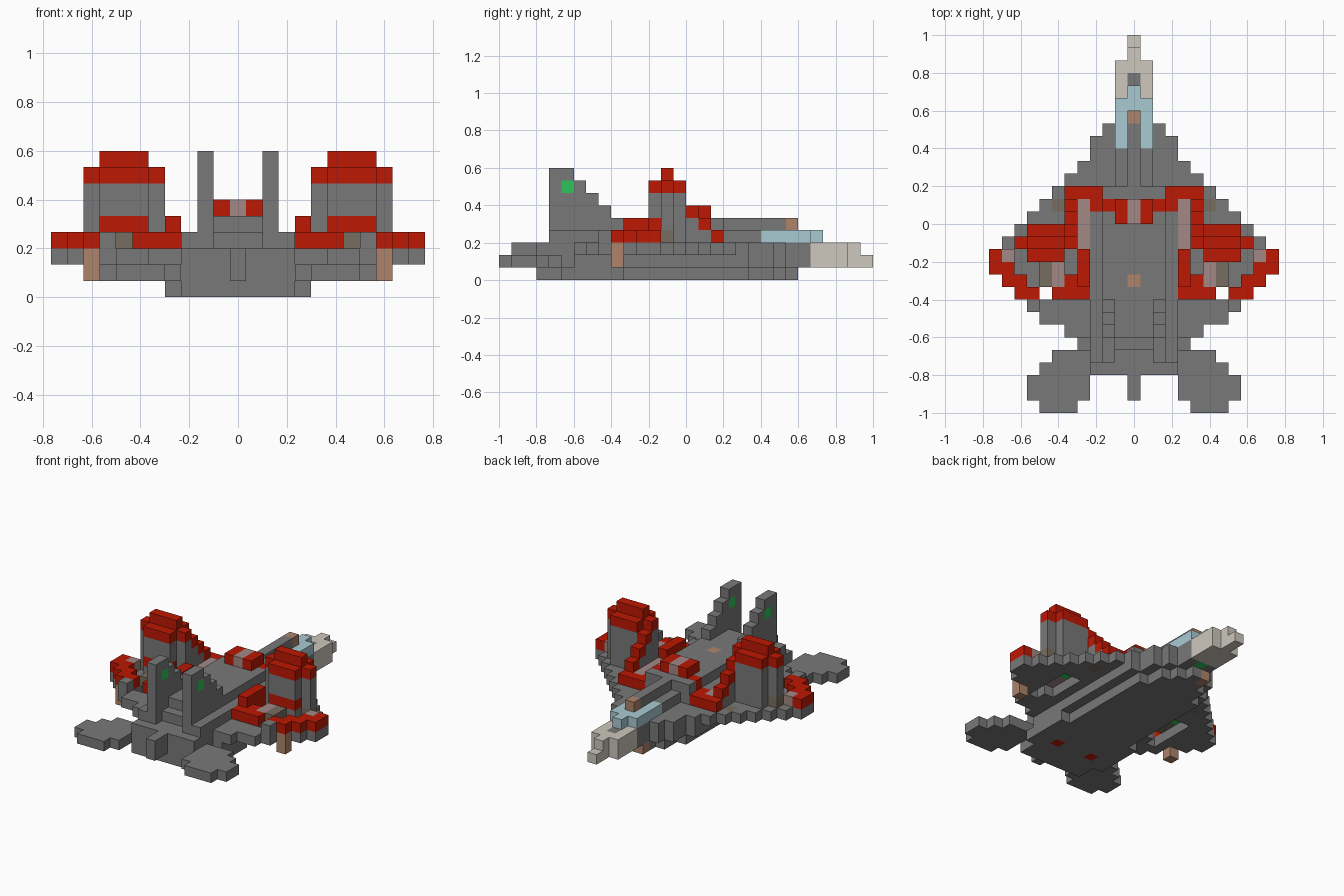
import bpy
import bmesh

old = bpy.data.objects.get("Cube")
if old:
    bpy.data.objects.remove(old)

UNIT = 1 / 15  # edge of one block
COLOURS = {
    "grey": (0.19, 0.19, 0.19),
    "red": (0.51, 0.009, 0.001),
    "beige": (0.61, 0.58, 0.51),
    "pale_blue": (0.40, 0.59, 0.65),
    "brown": (0.42, 0.23, 0.145),
    "dusty_pink": (0.36, 0.25, 0.24),
    "taupe": (0.185, 0.155, 0.115),
    "green": (0.03, 0.54, 0.105),
}


def make_material(name, rgb):
    mat = bpy.data.materials.new(name)
    mat.use_nodes = True
    mat.diffuse_color = (*rgb, 1)
    mat.node_tree.nodes["Principled BSDF"].inputs["Base Color"].default_value = (*rgb, 1)
    return mat


materials = {name: make_material(name, rgb) for name, rgb in COLOURS.items()}
blocks = {}  # block cell -> (part, colour); later parts replace earlier ones


def span(value):
    return range(value[0], value[1] + 1) if isinstance(value, tuple) else (value,)


def fill(part, colour, across, along, up, mirror=True):
    """Fill a run of blocks: across from the middle, along from the tail, up from the ground."""
    for i in span(across):
        for j in span(along):
            for k in span(up):
                for side in ((i, -i) if mirror else (i,)):
                    blocks[side, j, k] = (part, colour)


def carve(across, along, up):
    for i in span(across):
        for j in span(along):
            for k in span(up):
                blocks.pop((i, j, k), None)
                blocks.pop((-i, j, k), None)


# Stepped wing plan, half width of each row from the rear edge forward
outline = [3, 5, 7, 8, 9, 10, 11, 11, 10, 9, 8, 7, 6, 5, 4, 3, 3, 2]
for row, half in enumerate(outline, start=5):
    fill("wing", "grey", (0, half), row, 2)
    fill("belly", "grey", (0, min(half, 4)), row, 1)
    fill("keel", "grey", (0, min(half - 1, 3)), row, 0)
fill("keel", "grey", (0, 3), (3, 8), 0)
fill("keel", "grey", 4, (5, 9), 0)
fill("keel", "grey", 0, 23, 0)
fill("belly", "grey", (0, 3), (3, 8), (1, 2))
fill("belly", "grey", (0, 1), (23, 24), (1, 2))

# Fuselage and spine
fill("fuselage", "grey", (0, 1), (5, 17), 3)
fill("fuselage", "grey", (2, 3), (4, 17), 3)
fill("fuselage", "grey", (0, 1), (18, 20), 3)
fill("spine", "grey", (0, 2), (6, 17), 4)
fill("spine", "grey", 0, (18, 22), 4)
fill("spine_light", "brown", 0, 10, 4)
fill("tail_stub", "grey", 0, (1, 2), (1, 2))

# Nose and canopy
fill("nose", "beige", (0, 1), (25, 27), (1, 2))
fill("nose", "beige", 0, 28, (1, 2))
fill("nose", "beige", 0, 29, 1)
fill("nose_sensor", "grey", 0, 26, 2)
fill("canopy", "pale_blue", (0, 1), (21, 24), 3)
fill("canopy", "pale_blue", 0, 25, 3)
fill("canopy_light", "brown", 0, 23, 4)

# Tailplanes
for row, (inner, outer) in enumerate([(5, 7), (4, 8), (4, 8), (4, 7), (4, 6)]):
    fill("tailplane", "grey", (inner, outer), row, 1)

# Swept fins with a lamp on each
fill("fin", "grey", 2, (4, 8), (3, 5))
for level, front in ((6, 7), (7, 6), (8, 5)):
    fill("fin", "grey", 2, (4, front), level)
fill("fin_lamp", "green", 2, 5, 7)

# Upright rounded engine pods with red caps, over openings through the wing
carve((6, 7), (10, 13), 2)
carve(7, 9, 2)
fill("engine_pod", "grey", (6, 8), (12, 14), (3, 6))
fill("engine_pod", "grey", (5, 9), 13, (3, 6))
fill("pod_mark", "taupe", 9, 13, 3)
fill("pod_base_band", "red", (6, 8), 12, 4)
fill("pod_cap", "red", (6, 8), (12, 14), 7)
fill("pod_cap", "red", (5, 9), 13, 7)
fill("pod_cap", "red", (6, 8), 13, 8)
fill("pod_underside", "green", (6, 7), 12, 3)
fill("pod_underside", "beige", (6, 7), 13, 3)

# Red trim stepping down ahead of and behind each pod
for row, level in ((14, 6), (15, 5), (16, 4), (17, 3)):
    fill("front_trim", "red", 5, row, level)
    fill("front_trim_support", "grey", 5, row, (2, level - 1))
fill("front_trim", "red", (3, 5), 17, 3)
fill("front_trim", "red", 3, 16, 3)
fill("front_trim", "red", 2, 16, 4)
fill("front_trim", "red", 1, (15, 16), 5)
fill("trim_centre", "dusty_pink", 0, (15, 16), 5)
fill("inner_strip", "dusty_pink", 4, (13, 16), 3)
fill("rear_trim", "red", (4, 6), 9, 3)
fill("rear_trim", "red", (4, 5), 10, 3)
fill("rear_trim", "red", 4, (11, 12), 3)
fill("rear_trim", "red", 4, (10, 12), 4)

# Outer red edge of the wing
fill("wing_tip_trim", "red", (8, 9), 9, 3)
fill("wing_tip_trim", "red", (9, 10), 10, 3)
fill("wing_tip_trim", "red", (10, 11), 11, 3)
fill("wing_tip_trim", "red", 11, 12, 3)
fill("wing_tip_light", "dusty_pink", 10, 12, 3)
fill("wing_rear_block", "grey", 8, 8, 3)
fill("wing_strut", "brown", 9, 9, (1, 2))

# Small coloured blocks on the wing and underside
fill("wing_vent", "dusty_pink", 6, (10, 11), 3)
fill("wing_vent", "taupe", 7, (10, 11), 3)
fill("wing_marker", "taupe", 6, 16, 2)
fill("belly_marker", "red", 2, 6, 0)
fill("belly_marker", "green", 0, 24, 1)
fill("belly_marker", "brown", -1, 23, 0, mirror=False)

# Turn every part into a mesh of its outward block faces
AXES = [(a, s) for a in range(3) for s in (-1, 1)]


def build(part):
    cells = {cell: colour for cell, (owner, colour) in blocks.items() if owner == part}
    names = sorted(set(cells.values()))
    bm = bmesh.new()
    corners = {}

    def corner(place):
        if place not in corners:
            x, y, z = place
            corners[place] = bm.verts.new(((x - 0.5) * UNIT, y * UNIT - 1, z * UNIT))
        return corners[place]

    for cell, colour in cells.items():
        for axis, sign in AXES:
            beside = list(cell)
            beside[axis] += sign
            if tuple(beside) in blocks:
                continue
            loop = []
            for u, v in ((0, 0), (1, 0), (1, 1), (0, 1))[::sign]:
                place = list(cell)
                place[axis] += sign > 0
                place[(axis + 1) % 3] += u
                place[(axis + 2) % 3] += v
                loop.append(corner(tuple(place)))
            face = bm.faces.new(loop)
            face.material_index = names.index(colour)
    mesh = bpy.data.meshes.new(part)
    bm.to_mesh(mesh)
    bm.free()
    for name in names:
        mesh.materials.append(materials[name])
    bpy.context.collection.objects.link(bpy.data.objects.new(part, mesh))


for part in sorted({owner for owner, _ in blocks.values()}):
    build(part)
